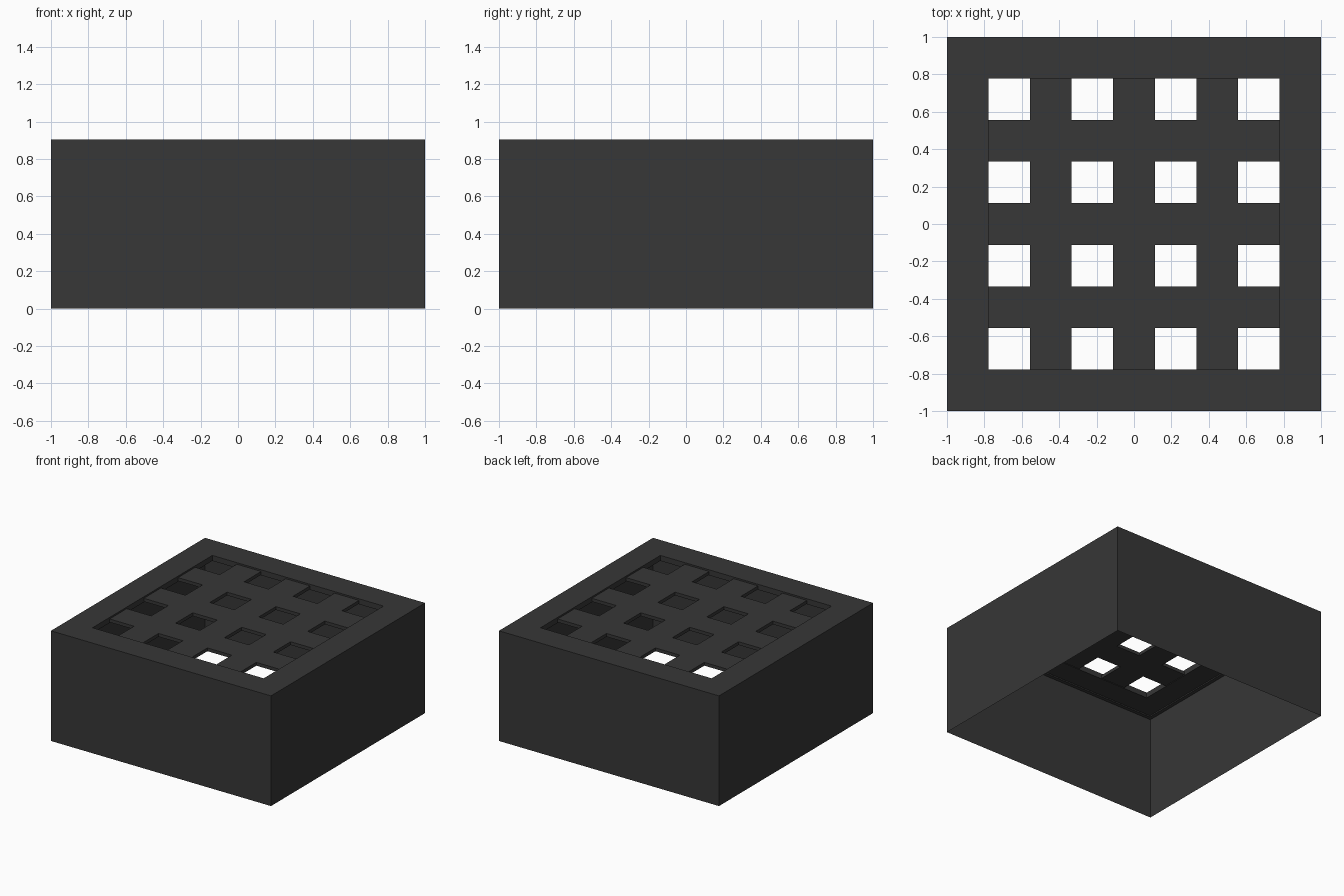
import bpy, bmesh

if "Cube" in bpy.data.objects:
    bpy.data.objects.remove(bpy.data.objects["Cube"])

dark = bpy.data.materials.new("charcoal")
dark.diffuse_color = (0.038, 0.038, 0.038, 1)
dark.use_nodes = True
dark.node_tree.nodes["Principled BSDF"].inputs["Base Color"].default_value = dark.diffuse_color

INNER = 7 / 9          # half width of the opening
TOP = 0.905


def finish(bm, name):
    bmesh.ops.recalc_face_normals(bm, faces=bm.faces[:])
    me = bpy.data.meshes.new(name)
    bm.to_mesh(me)
    bm.free()
    me.materials.append(dark)
    ob = bpy.data.objects.new(name, me)
    bpy.context.collection.objects.link(ob)
    return ob


def square_sweep(name, profile, closed):
    """Sweep a (half width, height) profile round a square."""
    bm = bmesh.new()
    corners = [(-1, -1), (1, -1), (1, 1), (-1, 1)]
    rings = [[bm.verts.new((h * cx, h * cy, z)) for cx, cy in corners]
             for h, z in profile]
    pairs = list(zip(rings, rings[1:]))
    if closed:
        pairs.append((rings[-1], rings[0]))
    for a, b in pairs:
        for i in range(4):
            j = (i + 1) % 4
            bm.faces.new((a[i], a[j], b[j], b[i]))
    return finish(bm, name)


# Thin open-bottomed side walls
square_sweep("side_walls", [(1, 0), (1, 0.85)], False)

# Top rim with a small lip underneath
square_sweep("top_rim", [(1, 0.85), (1, TOP), (INNER, TOP), (INNER, 0.86),
                         (0.97, 0.86), (0.97, 0.85)], True)

# Grate with 4 x 4 square holes, set slightly below the rim
bm = bmesh.new()
bmesh.ops.create_grid(bm, x_segments=7, y_segments=7, size=INNER)
cell = 2 / 9


def is_hole(f):
    c = f.calc_center_median()
    return all(round((v + INNER) / cell - 0.5) % 2 == 0 for v in (c.x, c.y))


bmesh.ops.delete(bm, geom=[f for f in bm.faces if is_hole(f)], context='FACES')
for v in bm.verts:
    v.co.z = 0.892
for f in bm.faces:
    f.normal_update()
grate = finish(bm, "grate")
if grate.data.polygons[0].normal.z < 0:
    grate.data.flip_normals()
solid = grate.modifiers.new("thickness", 'SOLIDIFY')
solid.thickness = 0.027
solid.offset = -1
